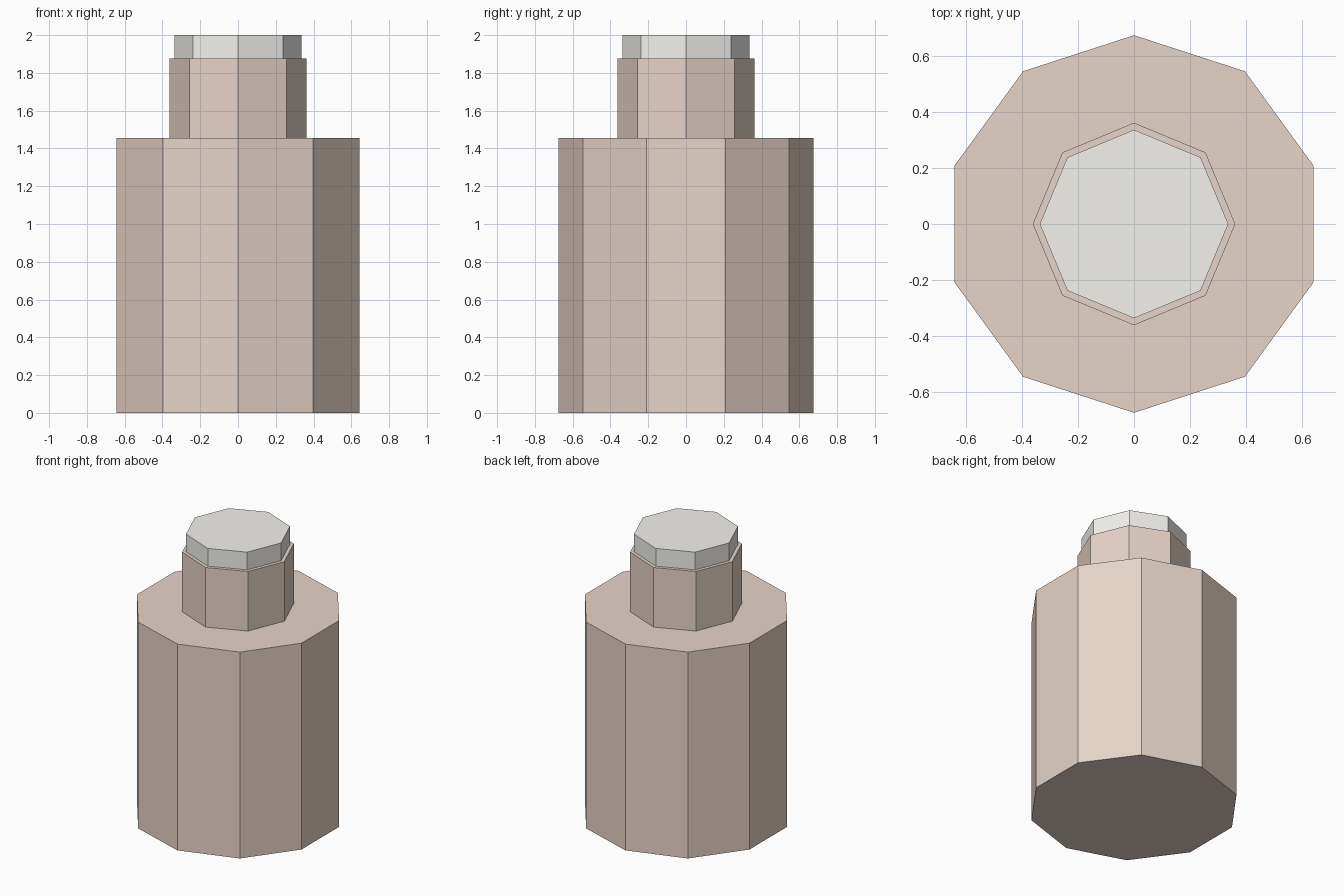
import bpy

if "Cube" in bpy.data.objects:
    bpy.data.objects.remove(bpy.data.objects["Cube"])


def material(name, rgb):
    mat = bpy.data.materials.new(name)
    mat.diffuse_color = (*rgb, 1.0)
    mat.use_nodes = True
    mat.node_tree.nodes["Principled BSDF"].inputs["Base Color"].default_value = mat.diffuse_color
    return mat


def prism(name, sides, radius, z0, z1, mat):
    """Flat-sided upright cylinder between two heights, one corner on the y axis."""
    bpy.ops.mesh.primitive_cylinder_add(
        vertices=sides, radius=radius, depth=z1 - z0, location=(0, 0, (z0 + z1) / 2))
    obj = bpy.context.object
    obj.name = name
    obj.data.materials.append(mat)
    return obj


brown = material("brown_glass", (0.80, 0.66, 0.575))
white = material("cap_white", (0.90, 0.89, 0.855))

# Ten-sided bottle body
prism("bottle_body", 10, 0.675, 0.0, 1.455, brown)
# Eight-sided neck
prism("bottle_neck", 8, 0.362, 1.455, 1.875, brown)
# Slightly narrower eight-sided cap
prism("bottle_cap", 8, 0.337, 1.875, 2.0, white)
